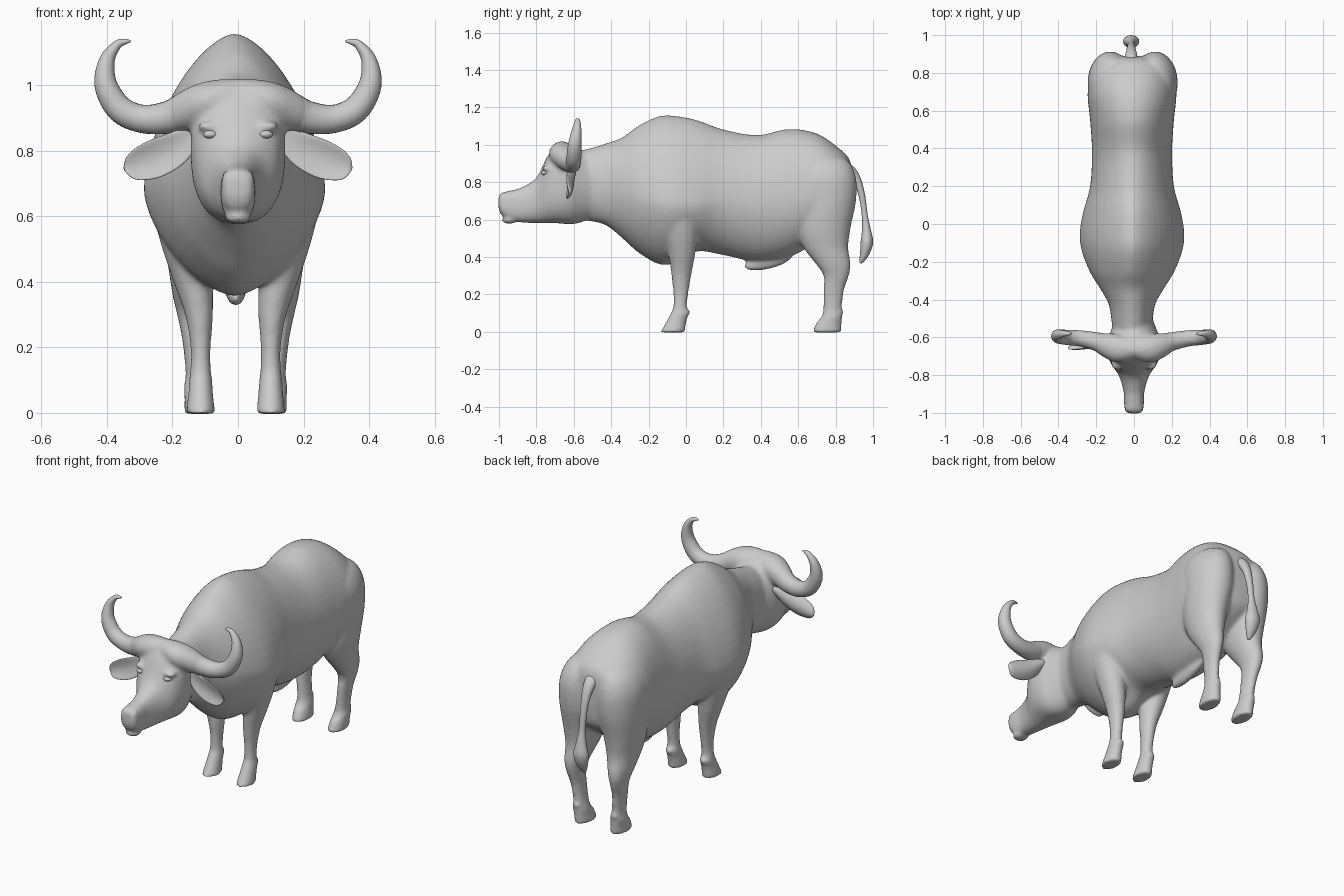
import bpy, bmesh, math
from mathutils import Vector, Matrix

X, Y, Z = Vector((1, 0, 0)), Vector((0, 1, 0)), Vector((0, 0, 1))
CX = -0.007  # the body sits slightly off the horn centre


def catmull(keys, steps):
    """Smoothly interpolate a list of equal-length tuples."""
    out = []
    for i in range(len(keys) - 1):
        p = [keys[max(0, min(len(keys) - 1, i + k))] for k in (-1, 0, 1, 2)]
        for s in range(steps):
            t = s / steps
            out.append([0.5 * (2 * b + (c - a) * t + (2 * a - 5 * b + 4 * c - d) * t * t
                        + (3 * b - a - 3 * c + d) * t ** 3) for a, b, c, d in zip(*p)])
    return out + [list(keys[-1])]


def loft(bm, keys, ref, axis=None, mirror=1, cup=0, steps=6, segs=32):
    """Skin rings of (x, y, z, half width, up, down, exponent); axis=None follows the path."""
    keys = [tuple(k) + ((k[4],) if len(k) < 6 else ()) for k in keys]
    keys = [k + ((2.0,) if len(k) < 7 else ()) for k in keys]
    rows = catmull(keys, steps)
    pts = [Vector(r[:3]) for r in rows]
    rings = []
    for i, (x, y, z, a, up, down, n) in enumerate(rows):
        tan = axis or (pts[min(i + 1, len(pts) - 1)] - pts[max(i - 1, 0)]).normalized()
        v = ref.cross(tan).normalized()
        u = tan.cross(v).normalized()
        ring = []
        for j in range(segs):
            c, s = math.cos(j * math.tau / segs), math.sin(j * math.tau / segs)
            cu = math.copysign(abs(c) ** (2 / n), c) * a
            sv = math.copysign(abs(s) ** (2 / n), s) * (up if s > 0 else down) - cup * a * c * c
            p = pts[i] + u * cu + v * sv
            ring.append(bm.verts.new((p.x * mirror, p.y, p.z)))
        rings.append(ring)
    for r0, r1 in zip(rings, rings[1:]):
        for j in range(segs):
            k = (j + 1) % segs
            bm.faces.new((r0[j], r0[k], r1[k], r1[j]))
    bm.faces.new(rings[0])
    bm.faces.new(rings[-1])


def blob(bm, loc, size, rot=0):
    """Ellipsoid, tilted about x."""
    m = Matrix.Translation(loc) @ Matrix.Rotation(rot, 4, 'X') @ Matrix.Diagonal((*size, 1))
    bmesh.ops.create_uvsphere(bm, u_segments=24, v_segments=14, radius=1, matrix=m)


def finish(bm, name):
    bmesh.ops.recalc_face_normals(bm, faces=bm.faces)
    me = bpy.data.meshes.new(name)
    bm.to_mesh(me)
    bm.free()
    for p in me.polygons:
        p.use_smooth = True
    ob = bpy.data.objects.new(name, me)
    bpy.context.collection.objects.link(ob)
    return ob


body = bmesh.new()
# torso and neck: y, centre z, half width, up, down, roundness
torso = [(-.60, .79, .10, .17, .19, 2), (-.50, .79, .11, .195, .20, 2),
         (-.42, .78, .125, .23, .215, 2), (-.34, .75, .17, .29, .25, 1.9),
         (-.25, .72, .225, .385, .30, 1.7), (-.14, .69, .267, .464, .33, 1.6),
         (-.05, .68, .277, .474, .31, 1.6), (.06, .68, .26, .452, .25, 1.65),
         (.20, .70, .222, .382, .29, 1.8), (.38, .69, .212, .362, .315, 1.9),
         (.55, .71, .222, .374, .31, 2), (.70, .74, .235, .32, .26, 2),
         (.82, .75, .205, .23, .19, 2.1), (.875, .76, .14, .16, .14, 2), (.89, .77, .05, .06, .05, 2)]
loft(body, [(CX * 1.5, *k) for k in torso], X, Y, segs=48)

# head, from muzzle to nape
head = [(-1.003, .695, .028, .028, .03, 2.4), (-.988, .685, .047, .058, .06, 2.6),
        (-.94, .675, .053, .08, .08, 2.7), (-.88, .68, .056, .092, .095, 2.5),
        (-.80, .70, .082, .125, .12, 2.2), (-.74, .76, .122, .18, .18, 2.2),
        (-.68, .80, .142, .217, .22, 2.5), (-.62, .80, .142, .20, .225, 2.3),
        (-.56, .79, .12, .18, .205, 2), (-.48, .78, .09, .15, .16, 2)]
loft(body, [(0, *k) for k in head], X, Y, segs=40)
blob(body, (0, -.945, .595), (.042, .04, .018))            # lower lip
blob(body, (CX, .44, .378), (.032, .135, .042), .24)       # belly sheath

# legs: x, y, z, half width, half depth
front = [(.15, -.04, .82, .07, .10), (.17, -.04, .70, .095, .12), (.165, -.03, .60, .085, .108),
         (.15, -.025, .50, .074, .087), (.130, -.022, .40, .060, .069),
         (.112, -.025, .30, .043, .053), (.107, -.028, .20, .031, .040),
         (.107, -.032, .13, .032, .037), (.107, -.032, .10, .036, .050),
         (.107, -.050, .06, .038, .053), (.107, -.072, -.003, .045, .066)]
rear = [(.07, .70, .96, .03, .05), (.105, .73, .92, .08, .13), (.117, .74, .83, .115, .168),
        (.12, .752, .70, .117, .157),
        (.128, .737, .55, .097, .142), (.13, .748, .45, .077, .12), (.137, .788, .36, .056, .092),
        (.137, .803, .30, .042, .068), (.13, .79, .22, .033, .055), (.12, .783, .12, .033, .05),
        (.118, .78, .08, .041, .056), (.115, .765, .05, .041, .068), (.112, .752, -.003, .045, .077)]
# horn boss that blends into the skull
boss = [(0, -.665, .965, .052, .055), (.08, -.66, .953, .074, .062), (.14, -.642, .930, .066, .062),
        (.19, -.627, .908, .050, .052), (.22, -.619, .902, .036, .036)]
for s in (1, -1):
    for leg in (front, rear):
        loft(body, [(k[0] + s * CX, *k[1:]) for k in leg], X, Z, mirror=s)
    loft(body, boss, Y, mirror=s)
    blob(body, (s * .088, -.742, .874), (.038, .03, .016))  # brow
    blob(body, (s * .03, -.975, .715), (.02, .023, .026))   # nostril rim
    for hx, hy in ((.107, .006), (.118, .826)):             # dewclaws
        blob(body, (s * hx + CX, hy, .105), (.026, .018, .016))

ob = finish(body, "body")
rm = ob.modifiers.new("union", 'REMESH')
rm.mode, rm.voxel_size, rm.use_smooth_shade = 'VOXEL', .009, True
sm = ob.modifiers.new("soften", 'SMOOTH')
sm.factor, sm.iterations = .5, 13

horn = [(.10, -.655, .945, .045, .042), (.15, -.638, .928, .056, .055),
        (.21, -.62, .903, .048, .050), (.29, -.605, .897, .042, .043), (.36, -.60, .927, .04, .041),
        (.403, -.595, 1.0, .036, .035), (.40, -.585, 1.075, .026, .024),
        (.37, -.58, 1.122, .016, .014), (.345, -.58, 1.133, .010, .009), (.328, -.58, 1.134, .003, .003)]
ear = [(.10, -.61, .865, .02, .02), (.145, -.61, .842, .036, .02), (.20, -.61, .802, .053, .016),
       (.26, -.61, .773, .058, .013), (.31, -.612, .755, .048, .011),
       (.336, -.614, .748, .032, .009), (.348, -.615, .745, .006, .004)]
ear_side = Vector((.35, 0, .94)).normalized()
for s, side in ((1, "right"), (-1, "left")):
    bm = bmesh.new()
    loft(bm, horn, Y, mirror=s, segs=24)
    finish(bm, side + "_horn")
    # the left ear is turned further forward
    turn = .16 if s < 0 else .03
    bm = bmesh.new()
    loft(bm, [(k[0], k[1] - turn * (k[0] - .1), *k[2:]) for k in ear], ear_side, mirror=s, cup=.4)
    finish(bm, side + "_ear")
    bm = bmesh.new()
    blob(bm, (s * .084, -.756, .85), (.022, .018, .013))
    finish(bm, side + "_eye")

# tail with tuft
tail = [(.82, .88, .04, .03), (.872, .865, .036, .03), (.915, .81, .027, .022), (.942, .72, .020, .017),
        (.956, .62, .018, .016), (.964, .55, .028, .023), (.967, .48, .043, .033),
        (.955, .42, .032, .025), (.938, .378, .014, .012), (.932, .367, .003, .003)]
bm = bmesh.new()
loft(bm, [(-.015, *k) for k in tail], X, segs=20)
finish(bm, "tail")
